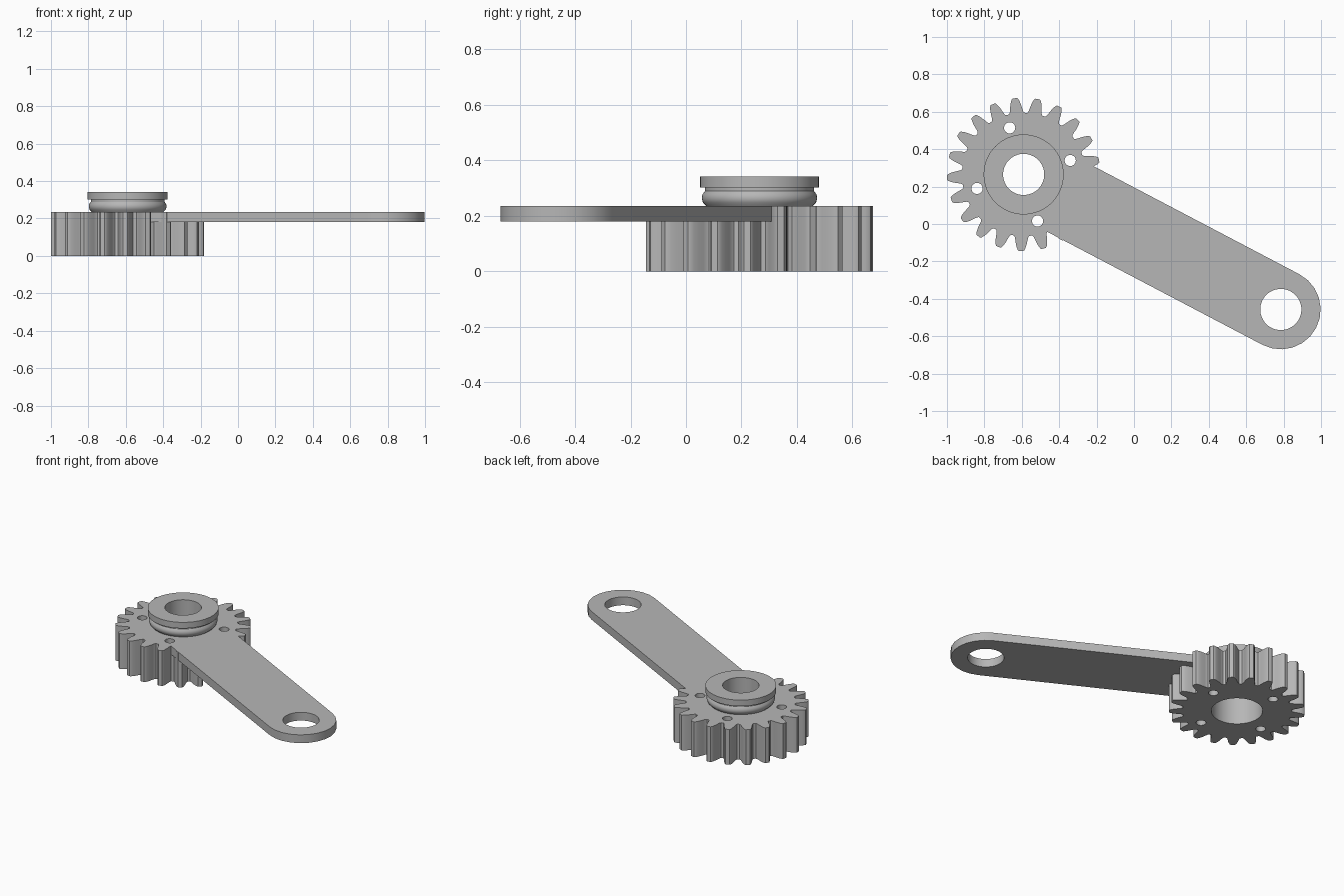
import bpy, bmesh
from math import sin, cos, pi, radians, hypot, atan2

cube = bpy.data.objects.get("Cube")
if cube:
    bpy.data.objects.remove(cube)

GEAR = (-0.59, 0.265)       # gear axis
PIVOT = (0.785, -0.457)     # axis of the hole at the arm's free end
DX, DY = PIVOT[0] - GEAR[0], PIVOT[1] - GEAR[1]
LENGTH, ANGLE = hypot(DX, DY), atan2(DY, DX)
TOP, ARM_BOTTOM = 0.235, 0.18

grey = bpy.data.materials.new("plain_grey")
grey.use_nodes = True
grey.diffuse_color = (0.47, 0.47, 0.47, 1)
grey.node_tree.nodes["Principled BSDF"].inputs["Base Color"].default_value = grey.diffuse_color


def finish(name, bm, location=(0, 0, 0), turn=0):
    bmesh.ops.recalc_face_normals(bm, faces=bm.faces)
    mesh = bpy.data.meshes.new(name)
    bm.to_mesh(mesh)
    bm.free()
    mesh.materials.append(grey)
    obj = bpy.data.objects.new(name, mesh)
    obj.location = location
    obj.rotation_euler.z = turn
    bpy.context.collection.objects.link(obj)
    return obj


def prism(name, outline, z0, z1, centre, turn=0):
    bm = bmesh.new()
    face = bm.faces.new([bm.verts.new((x, y, z0)) for x, y in outline])
    side = bmesh.ops.extrude_face_region(bm, geom=[face])["geom"]
    for v in side:
        if isinstance(v, bmesh.types.BMVert):
            v.co.z = z1
    return finish(name, bm, (*centre, 0), turn)


def circle(radius, count):
    return [(radius * cos(2 * pi * i / count), radius * sin(2 * pi * i / count)) for i in range(count)]


def activate(obj):
    bpy.ops.object.select_all(action="DESELECT")
    obj.select_set(True)
    bpy.context.view_layer.objects.active = obj


def subtract(obj, cutter, keep=False):
    activate(obj)
    mod = obj.modifiers.new("cut", "BOOLEAN")
    mod.operation, mod.solver, mod.object = "DIFFERENCE", "EXACT", cutter
    bpy.ops.object.modifier_apply(modifier=mod.name)
    if not keep:
        bpy.data.objects.remove(cutter)


# Spur gear: each tooth flank is (radius, half width), mirrored across the tooth
TEETH, PHASE = 21, radians(10.9)
flank = [(0.33, 0.041), (0.338, 0.036), (0.352, 0.033), (0.375, 0.0285),
         (0.393, 0.023), (0.405, 0.0175), (0.41, 0.012)]
outline = []
for t in range(TEETH):
    mid = PHASE + 2 * pi * t / TEETH
    tooth = [(r, -w / r) for r, w in flank] + [(r, w / r) for r, w in reversed(flank)]
    outline += [(r * cos(mid + a), r * sin(mid + a)) for r, a in tooth]
gear = prism("gear", outline, 0, TOP, GEAR)

# Flat arm with a rounded end, trimmed to fit the teeth
HALF, STEPS = 0.213, 12
arc = [-pi / 2 + pi * i / STEPS for i in range(STEPS + 1)]
arm_outline = [(0.24, HALF), (0.24, -HALF)]
arm_outline += [(LENGTH + HALF * cos(a), HALF * sin(a)) for a in arc]
arm = prism("arm", arm_outline, ARM_BOTTOM, TOP, GEAR, ANGLE)
bpy.context.view_layer.update()
trim = prism("trim", outline, -0.1, TOP + 0.1, GEAR)
subtract(arm, trim)
subtract(arm, prism("cutter", circle(0.11, 48), 0, 0.5, PIVOT))

# Wide gear bore and four small holes around it
subtract(gear, prism("cutter", circle(0.155, 64), -0.1, 0.5, GEAR))
for i in range(4):
    a = radians(16.7 + 90 * i)
    spot = (GEAR[0] + 0.26 * cos(a), GEAR[1] + 0.26 * sin(a))
    subtract(gear, prism("cutter", circle(0.03, 24), -0.1, 0.5, spot))

# Turned hub: rounded collar, narrow groove, flat cap, narrow bore
profile = [(0.11, 0.228), (0.188, 0.228), (0.194, 0.238), (0.204, 0.248), (0.208, 0.262),
           (0.206, 0.277), (0.197, 0.289), (0.197, 0.302), (0.214, 0.302),
           (0.214, 0.342), (0.11, 0.342)]
bm = bmesh.new()
ring = [bm.verts.new((r, 0, z)) for r, z in profile]
edges = [bm.edges.new((ring[i - 1], ring[i])) for i in range(len(ring))]
bmesh.ops.spin(bm, geom=ring + edges, cent=(0, 0, 0), axis=(0, 0, 1), angle=2 * pi, steps=64)
bmesh.ops.remove_doubles(bm, verts=bm.verts, dist=0.0001)
hub = finish("hub", bm, (*GEAR, 0))

for obj in (gear, arm, hub):
    activate(obj)
    bpy.ops.object.shade_smooth_by_angle(angle=radians(32))
